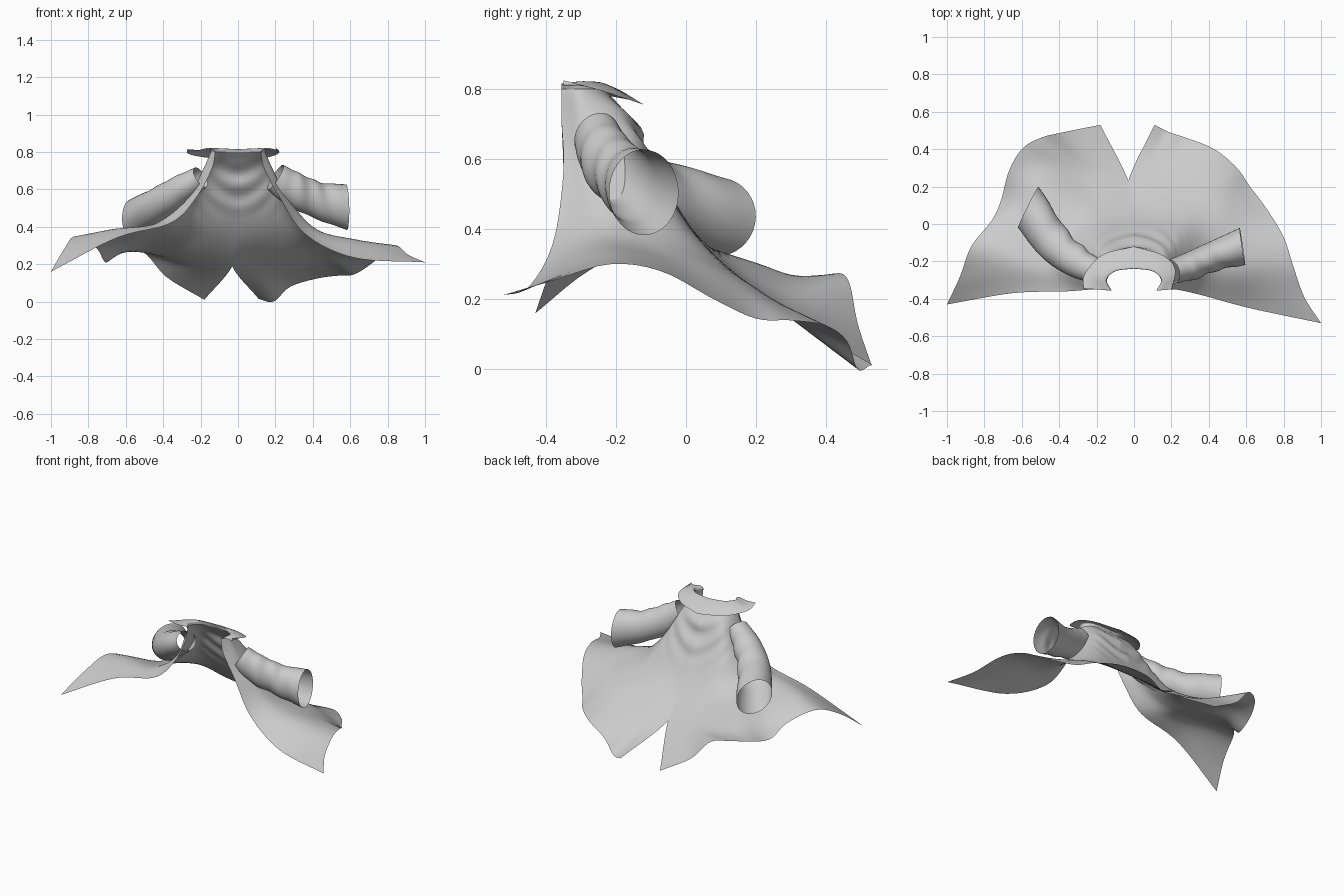
import bpy, bmesh, math
from mathutils import Vector as V

if "Cube" in bpy.data.objects:
    bpy.data.objects.remove(bpy.data.objects["Cube"])


def spline(pts, t):
    """Catmull-Rom point at t in 0..1 along pts."""
    n = len(pts) - 1
    f = min(max(t, 0), 1) * n
    i = min(int(f), n - 1)
    f -= i
    b, c = pts[i], pts[i + 1]
    a = pts[i - 1] if i else b * 2 - c
    d = pts[i + 2] if i + 2 <= n else c * 2 - b
    return 0.5 * (2 * b + (c - a) * f + (2 * a - 5 * b + 4 * c - d) * f ** 2
                  + (3 * b - a - 3 * c + d) * f ** 3)


def vecs(*pts):
    return [V(p) for p in pts]


def mirror(pts):
    return [V((-p.x, p.y, p.z)) for p in pts]


def resample(rings, cols, rows):
    """Smooth grid of points through a stack of control rings."""
    fine = [[spline(r, j / cols) for j in range(cols + 1)] for r in rings]
    return [[spline([r[j] for r in fine], i / rows) for j in range(cols + 1)]
            for i in range(rows + 1)]


def build(name, grids):
    bm = bmesh.new()
    for g in grids:
        vs = [[bm.verts.new(p) for p in row] for row in g]
        for a, b in zip(vs, vs[1:]):
            for j in range(len(a) - 1):
                bm.faces.new((a[j], b[j], b[j + 1], a[j + 1]))
    bmesh.ops.remove_doubles(bm, verts=bm.verts, dist=0.0005)
    bmesh.ops.recalc_face_normals(bm, faces=bm.faces)
    me = bpy.data.meshes.new(name)
    bm.to_mesh(me)
    bm.free()
    ob = bpy.data.objects.new(name, me)
    bpy.context.collection.objects.link(ob)
    for p in me.polygons:
        p.use_smooth = True
    return ob


# coat body: half rings run from the front edge round to the centre back
neck = vecs((-.12, -.355, .80), (-.145, -.30, .80), (-.10, -.25, .80), (0, -.235, .80))
shoulder = vecs((-.14, -.355, .71), (-.19, -.28, .70), (-.15, -.17, .71), (0, -.15, .71))
chest = vecs((-.22, -.35, .56), (-.27, -.24, .55), (-.22, -.09, .54), (0, -.06, .53))
left = [neck, shoulder, chest,
        vecs((-.36, -.36, .42), (-.43, -.2, .42), (-.30, .02, .38), (-.01, .06, .345)),
        vecs((-.65, -.37, .34), (-.68, -.17, .385), (-.62, .06, .30), (-.5, .24, .29),
             (-.26, .25, .22), (-.03, .23, .19)),
        vecs((-1, -.43, .16), (-.93, -.28, .28), (-.87, -.12, .35), (-.76, .02, .29),
             (-.71, .13, .21), (-.67, .28, .24), (-.6, .40, .27), (-.5, .46, .26),
             (-.38, .49, .13), (-.18, .53, .01))]
right = [mirror(neck), mirror(shoulder), mirror(chest),
         vecs((.36, -.38, .36), (.40, -.2, .40), (.30, .02, .37), (-.01, .06, .345)),
         vecs((.62, -.45, .235), (.64, -.22, .33), (.54, .02, .29), (.42, .18, .24),
              (.2, .24, .20), (-.03, .23, .19)),
         vecs((1, -.53, .21), (.91, -.39, .25), (.85, -.22, .30), (.80, -.07, .28),
              (.71, .08, .20), (.62, .20, .145), (.55, .30, .14), (.43, .40, .125),
              (.28, .46, .08), (.19, .49, .0), (.11, .53, .015))]
COLS, ROWS = 44, 40
gl, gr = resample(left, COLS, ROWS), resample(right, COLS, ROWS)
slit_row = ROWS * 4 // 5
for i in range(slit_row + 1):
    mid = (gl[i][-1] + gr[i][-1]) / 2
    gl[i][-1], gr[i][-1] = mid, mid.copy()
# hanging U-shaped drape folds across the upper back
for g in (gl, gr):
    for i, row in enumerate(g):
        for j, p in enumerate(row):
            if .45 < p.z < .79:
                m = (j / COLS) ** 3 * math.sin((p.z - .45) / .34 * math.pi)
                p.y += .013 * m * math.sin((p.z - 4 * p.x ** 2) * 48)
build("coat_body", [gl, gr])

# turned-down collar with a short stand
collar = [neck,
          vecs((-.135, -.355, .815), (-.155, -.30, .822), (-.105, -.25, .82), (0, -.235, .815)),
          vecs((-.20, -.35, .81), (-.205, -.27, .81), (-.14, -.205, .80), (0, -.185, .795)),
          vecs((-.27, -.345, .815), (-.265, -.27, .79), (-.17, -.165, .77), (0, -.12, .755))]
collar_r = [mirror(r) for r in collar]
collar_r[3] = vecs((.20, -.35, .825), (.22, -.24, .795), (.15, -.165, .77), (0, -.12, .755))
build("collar", [resample(collar, 16, 12), resample(collar_r, 16, 12)])


def sleeve(name, path, radii, end_dir, tall):
    """Wrinkled open tube along a path, its last ring facing end_dir."""
    n, seg = 36, 36
    path = vecs(*path)
    rad = [V((r, 0, 0)) for r in radii]
    grid = []
    for i in range(n + 1):
        t = i / n
        c = spline(path, t)
        d = (spline(path, t + .02) - spline(path, t - .02)).normalized()
        d = d.lerp(V(end_dir).normalized(), t ** 2).normalized()
        side = d.cross(V((0, 0, 1))).normalized()
        up = side.cross(d)
        r = spline(rad, t).x
        ring = []
        for k in range(seg + 1):
            a = math.tau * (k % seg) / seg
            w = 1 + .06 * math.sin(t * 22 + 2 * math.sin(a)) * math.sin(math.pi * t) \
                * (1 + math.cos(a)) / 2
            ring.append(c + side * (math.cos(a) * r * w) + up * (math.sin(a) * r * w * tall))
        grid.append(ring)
    build(name, [grid])


# sleeves
sleeve("left_sleeve", [(-.20, -.255, .665), (-.31, -.20, .595), (-.43, -.10, .515), (-.565, .09, .435)],
       (.065, .085, .10, .122), (-.9, .45, -.05), .92)
sleeve("right_sleeve", [(.20, -.255, .665), (.30, -.225, .60), (.43, -.17, .54), (.58, -.12, .505)],
       (.065, .075, .08, .1), (1, .15, .02), 1.22)
